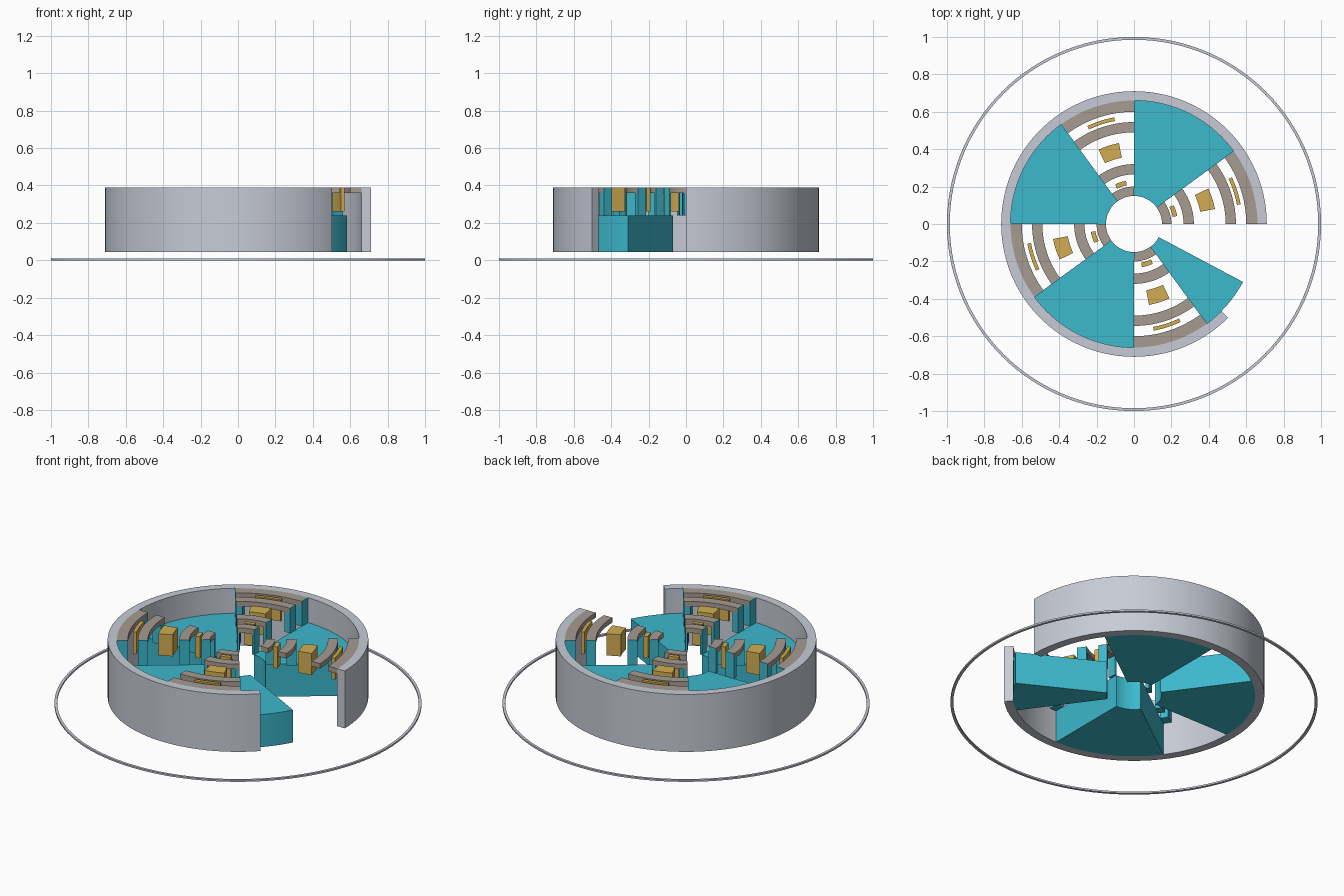
import bpy, bmesh, math

if "Cube" in bpy.data.objects:
    bpy.data.objects.remove(bpy.data.objects["Cube"], do_unlink=True)


def make_material(name, rgb):
    mat = bpy.data.materials.new(name)
    mat.use_nodes = True
    mat.diffuse_color = (*rgb, 1)
    mat.node_tree.nodes["Principled BSDF"].inputs["Base Color"].default_value = (*rgb, 1)
    return mat


grey = make_material("light_grey", (0.57, 0.60, 0.67))
teal = make_material("teal", (0.045, 0.48, 0.60))
taupe = make_material("taupe", (0.38, 0.33, 0.285))
gold = make_material("gold", (0.64, 0.42, 0.085))


def sector(name, mat, r_in, r_out, start, end, z_low, z_high):
    """Ring segment with a rectangular section, swept between two angles in degrees."""
    full = end - start >= 360
    steps = max(1, math.ceil((end - start) / 3))
    bm = bmesh.new()
    loops = []
    for i in range(steps if full else steps + 1):
        a = math.radians(start + (end - start) * i / steps)
        section = ((r_in, z_low), (r_out, z_low), (r_out, z_high), (r_in, z_high))
        loops.append([bm.verts.new((r * math.cos(a), r * math.sin(a), z)) for r, z in section])
    pairs = list(zip(loops, loops[1:]))
    if full:
        pairs.append((loops[-1], loops[0]))
    else:
        bm.faces.new(loops[0])
        bm.faces.new(loops[-1])
    for a, b in pairs:
        for j in range(4):
            k = (j + 1) % 4
            bm.faces.new((a[j], a[k], b[k], b[j]))
    bmesh.ops.recalc_face_normals(bm, faces=bm.faces)
    mesh = bpy.data.meshes.new(name)
    bm.to_mesh(mesh)
    bm.free()
    mesh.materials.append(mat)
    mesh.shade_smooth()
    mesh.set_sharp_from_angle(angle=math.radians(30))
    obj = bpy.data.objects.new(name, mesh)
    bpy.context.collection.objects.link(obj)
    return obj


BOTTOM, DECK, CAP, TOP = 0.045, 0.24, 0.36, 0.39
GAP = 36
bands = ((0.15, 0.20), (0.265, 0.32), (0.49, 0.545), (0.60, 0.66))
blocks = ((0.21, 0.235), (0.36, 0.44), (0.56, 0.58))

# Thin ground hoop and open outer wall
sector("ground_hoop", grey, 0.985, 1.0, 0, 360, 0, 0.01)
sector("outer_wall", grey, 0.66, 0.71, 0, 315, BOTTOM, TOP)

for q in range(4):
    base = q * 90
    # Wedge floor; the last one is cut short by the opening
    wedge_end = base + (90 if q < 3 else 62)
    sector("wedge", teal, 0.15, 0.66, base + GAP, wedge_end, BOTTOM, DECK)

    # Curved bridges with posts standing at the wedge edges
    for r_in, r_out in bands:
        sector("bridge", taupe, r_in, r_out, base, base + GAP, CAP, TOP)
        sector("end_post", teal, r_in, r_out, base + GAP - 4, base + GAP, DECK, CAP)
        sector("end_plate", teal, r_in, r_out, base + GAP, base + GAP + 0.4, DECK, TOP)
        if q > 0:
            sector("start_post", teal, r_in, r_out, base, base + 4, DECK, CAP)
            sector("start_plate", teal, r_in, r_out, base - 0.4, base, DECK, TOP)

    # Gold blocks between the bridges
    for r_in, r_out in blocks:
        sector("gold_block", gold, r_in, r_out, base + 10.5, base + 25.5, 0.26, TOP)
